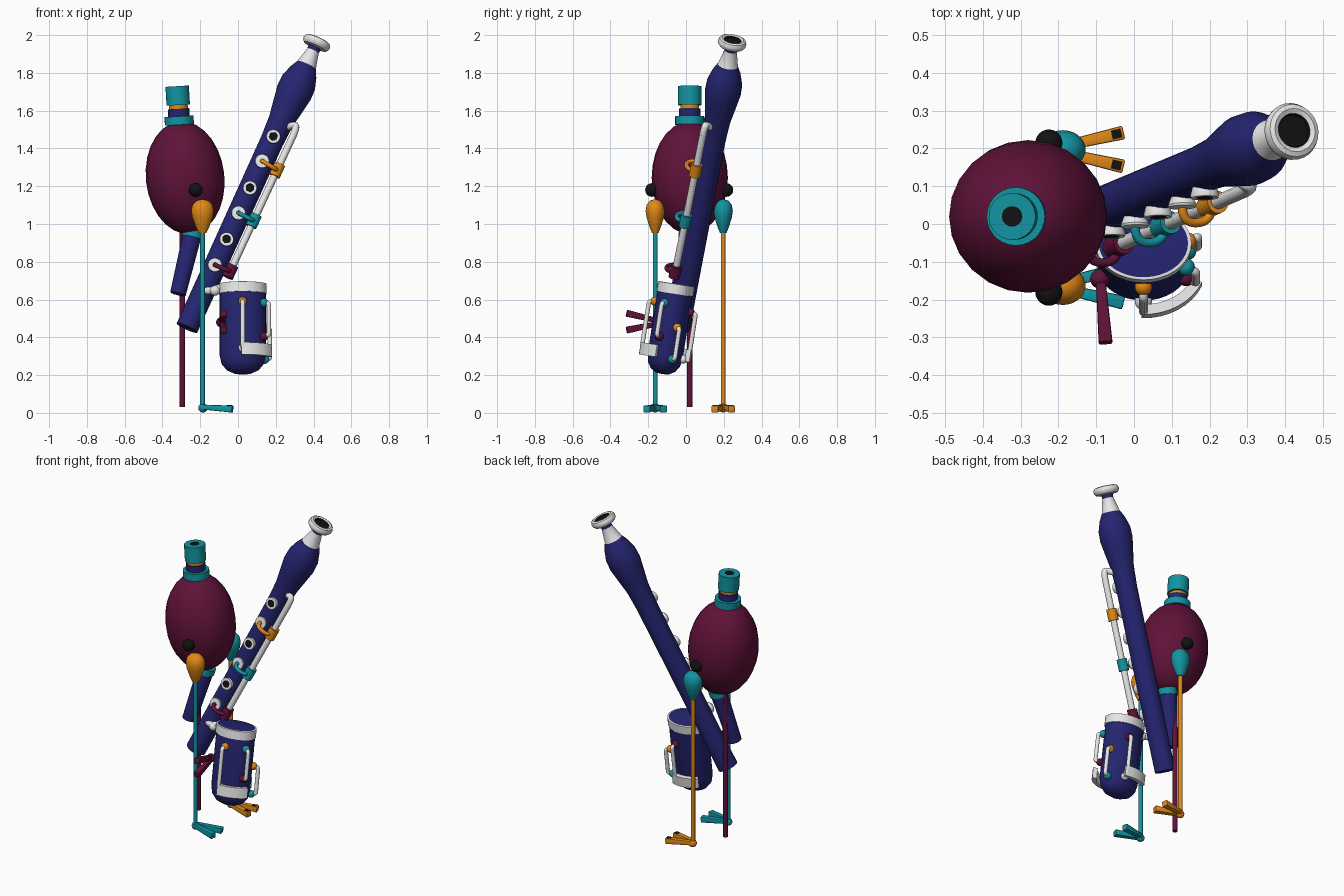
import bpy, bmesh, math
from mathutils import Vector

cube = bpy.data.objects.get("Cube")
if cube:
    bpy.data.objects.remove(cube, do_unlink=True)


def material(name, r, g, b):
    m = bpy.data.materials.new(name)
    m.use_nodes = True
    m.diffuse_color = (r, g, b, 1)
    bsdf = next(n for n in m.node_tree.nodes if n.type == 'BSDF_PRINCIPLED')
    bsdf.inputs["Base Color"].default_value = (r, g, b, 1)
    return m


MAROON = material("maroon", 0.115, 0.006, 0.04)
NAVY = material("navy", 0.018, 0.018, 0.165)
TEAL = material("teal", 0.006, 0.3, 0.36)
ORANGE = material("orange", 0.75, 0.25, 0.008)
WHITE = material("white", 0.8, 0.8, 0.8)
BLACK = material("black", 0.006, 0.006, 0.006)
UP = Vector((0, 0, 1))


def finish(name, bm, mats, smooth=True):
    bmesh.ops.remove_doubles(bm, verts=bm.verts, dist=1e-5)
    bmesh.ops.recalc_face_normals(bm, faces=bm.faces)
    me = bpy.data.meshes.new(name)
    bm.to_mesh(me)
    bm.free()
    for m in mats:
        me.materials.append(m)
    ob = bpy.data.objects.new(name, me)
    bpy.context.collection.objects.link(ob)
    if smooth:
        bpy.ops.object.select_all(action='DESELECT')
        ob.select_set(True)
        bpy.context.view_layer.objects.active = ob
        bpy.ops.object.shade_smooth_by_angle(angle=math.radians(40))
    return ob


def lathe(name, base, axis, bands, sy=1.0, seg=28):
    """Turned part; bands = [(material, [(radius, height), ...]), ...] along the axis."""
    bm = bmesh.new()
    rot = UP.rotation_difference(Vector(axis))
    mats = []
    for mat, prof in bands:
        if mat not in mats:
            mats.append(mat)
        rings = []
        for r, h in prof:
            ring = []
            for i in range(seg):
                a = math.tau * i / seg
                p = Vector((r * math.cos(a), r * sy * math.sin(a), h))
                ring.append(bm.verts.new(Vector(base) + rot @ p))
            rings.append(ring)
        for lo, hi in zip(rings, rings[1:]):
            for i in range(seg):
                j = (i + 1) % seg
                bm.faces.new((lo[i], lo[j], hi[j], hi[i])).material_index = mats.index(mat)
    return finish(name, bm, mats)


def ball(name, mat, loc, r, sy=1.0, sz=1.0, axis=UP):
    arc = [math.pi * k / 14 for k in range(15)]
    prof = [(r * math.sin(a), -r * sz * math.cos(a)) for a in arc]
    return lathe(name, loc, axis, [(mat, prof)], sy, 24)


def tube(name, mat, pts, r, kind='POLY'):
    cu = bpy.data.curves.new(name, 'CURVE')
    cu.dimensions = '3D'
    cu.bevel_depth = r
    cu.bevel_resolution = 3
    cu.use_fill_caps = True
    sp = cu.splines.new(kind)
    sp.points.add(len(pts) - 1)
    for p, q in zip(sp.points, pts):
        p.co = (*q, 1)
    if kind == 'NURBS':
        sp.use_endpoint_u = True
        sp.order_u = 3
    cu.materials.append(mat)
    ob = bpy.data.objects.new(name, cu)
    bpy.context.collection.objects.link(ob)
    return ob


# Egg-shaped bag, stacked cap and lower pipe
lean = Vector((-0.11, 0, 1)).normalized()
ball("bag", MAROON, (-0.28, 0.02, 1.245), 0.208, sy=0.97, sz=1.44, axis=lean)
lathe("cap", (-0.31, 0.02, 1.525), (-0.06, 0, 1), [
    (TEAL, [(0, 0), (0.077, 0), (0.077, 0.045), (0.05, 0.045)]),
    (NAVY, [(0.057, 0.04), (0.057, 0.085), (0.045, 0.085)]),
    (ORANGE, [(0.045, 0.08), (0.05, 0.085), (0.05, 0.105)]),
    (TEAL, [(0.04, 0.105), (0.062, 0.105), (0.062, 0.205), (0.027, 0.205)]),
    (BLACK, [(0.027, 0.205), (0.027, 0.202), (0, 0.202)])])
d = Vector((0.408, 0.169, 0.897)).normalized()
lathe("lower_pipe", (-0.318, -0.04, 0.63), (0.08, 0.06, 0.33), [
    (NAVY, [(0, 0), (0.042, 0), (0.05, 0.33)]),
    (TEAL, [(0.05, 0.31), (0.056, 0.31), (0.056, 0.35), (0, 0.35)])])

# Long slanted pipe with bulb and flared mouth
foot = Vector((-0.27, -0.04, 0.45))
lathe("long_pipe", foot, d, [
    (NAVY, [(0, 0), (0.06, 0), (0.062, 1.1), (0.068, 1.22), (0.083, 1.31), (0.096, 1.39),
            (0.094, 1.45), (0.075, 1.51), (0.054, 1.55)]),
    (WHITE, [(0.054, 1.55), (0.033, 1.635)]),
    (NAVY, [(0.033, 1.635), (0.035, 1.67)]),
    (WHITE, [(0.035, 1.655), (0.064, 1.66), (0.074, 1.672), (0.076, 1.685), (0.07, 1.7),
             (0.058, 1.705), (0.046, 1.7)]),
    (BLACK, [(0.046, 1.7), (0.042, 1.692), (0, 1.692)])])


def on_pipe(z):
    return foot + d * ((z - 0.45) / d.z)


# Tone holes: open ones have a dark centre, covered ones a key arm
n = Vector((-0.05, -1, 0))
n = (n - d * n.dot(d)).normalized()
for k in range(3):
    lathe("open_hole_%d" % k, on_pipe(1.45 - 0.272 * k) + n * 0.045, n, [
        (WHITE, [(0.03, 0), (0.038, 0.028), (0.036, 0.036), (0.022, 0.036)]),
        (BLACK, [(0.022, 0.036), (0.021, 0.033), (0, 0.033)])])
    lathe("covered_hole_%d" % k, on_pipe(1.32 - 0.275 * k) + n * 0.045, n, [
        (WHITE, [(0.026, 0), (0.038, 0.03), (0.036, 0.036), (0, 0.04)])])

# Key rod with its coloured sleeves and arms
top, low = Vector((0.295, 0.09, 1.475)), Vector((-0.05, -0.06, 0.73))
rod = (top - low).normalized()
tube("key_rod", WHITE, [low, top], 0.019)
tube("key_rod_hook", WHITE, [top - rod * 0.02, top + rod * 0.05, top + Vector((-0.01, 0.02, 0.05)),
                             on_pipe(1.5) + Vector((0.03, 0, 0))], 0.019, 'NURBS')
for k, (mat, label) in enumerate([(ORANGE, "orange"), (TEAL, "teal"), (MAROON, "maroon")]):
    c = low.lerp(top, (1.285 - 0.268 * k - 0.73) / 0.745)
    lathe(label + "_sleeve", c - rod * 0.035, rod,
          [(mat, [(0.015, 0), (0.03, 0), (0.03, 0.07), (0.015, 0.07)])])
    s = on_pipe(1.32 - 0.275 * k) + n * 0.08
    bulge = Vector((0, -0.045, 0))
    tube(label + "_key_arm", mat, [s, s + bulge, c + bulge, c], 0.012, 'NURBS')

# Small tilted barrel
axis = Vector((0, 0.155, 1)).normalized()
SY = 0.77
b0 = Vector((0.025, -0.125, 0.205))
lathe("barrel", b0, axis, [
    (NAVY, [(0, 0), (0.045, 0.004), (0.085, 0.022), (0.112, 0.055), (0.122, 0.1), (0.122, 0.43)]),
    (WHITE, [(0.122, 0.43), (0.127, 0.43), (0.127, 0.482), (0.118, 0.484)]),
    (NAVY, [(0.118, 0.484), (0, 0.484)])], SY, 36)
tilt = UP.rotation_difference(axis)


def around(deg, z, off):
    a = math.radians(deg)
    p = Vector(((0.122 + off) * math.cos(a), (0.122 * SY + off) * math.sin(a), z - b0.z))
    return b0 + tilt @ p


# Barrel handles with coloured knobs
for name, a, z0, z1, m0, m1 in [("front", -90, 0.58, 0.33, ORANGE, WHITE),
                                ("left_front", -28, 0.58, 0.4, TEAL, MAROON),
                                ("left_back", 24, 0.46, 0.29, ORANGE, TEAL),
                                ("back", 76, 0.55, 0.3, MAROON, WHITE)]:
    tube(name + "_handle", WHITE, [around(a, z0, 0), around(a, z0, 0.035), around(a, z0 - 0.03, 0.035),
                                   around(a, z1 + 0.03, 0.035), around(a, z1, 0.035),
                                   around(a, z1, 0)], 0.012, 'NURBS')
    for end, z, m in (("upper", z0, m0), ("lower", z1, m1)):
        ball("%s_%s_knob" % (name, end), m, around(a, z, 0.006), 0.023)

# Curved pads at the foot of the front and back handles
for name, a0, a1 in (("front_pad", -92, -22), ("back_pad", 70, 132)):
    bm = bmesh.new()
    loops = []
    for i in range(9):
        a = a0 + (a1 - a0) * i / 8
        loops.append([bm.verts.new(around(a, z, off))
                      for z, off in ((0.29, 0.018), (0.29, 0.045), (0.355, 0.045), (0.355, 0.018))])
    for p, q in zip(loops, loops[1:]):
        for i in range(4):
            bm.faces.new((p[i], p[i - 1], q[i - 1], q[i]))
    bm.faces.new(loops[0])
    bm.faces.new(loops[-1])
    finish(name, bm, [WHITE])

# White elbow joining barrel and long pipe
tube("elbow", WHITE, [on_pipe(0.64) + n * 0.04, (-0.125, -0.075, 0.645), (-0.12, -0.07, 0.66),
                      (-0.06, -0.06, 0.665)], 0.02, 'NURBS')
ball("elbow_knob", WHITE, (-0.122, -0.075, 0.647), 0.027)


def toe(name, mat, start, end, w=0.016):
    # Tapered squared toe with softened edges
    s, e = Vector(start), Vector(end)
    f = (e - s).normalized()
    ref = UP if abs(f.z) < 0.9 else Vector((1, 0, 0))
    side = f.cross(ref).normalized()
    up = side.cross(f)
    bm = bmesh.new()
    ends = [[bm.verts.new(c + side * x * k + up * y * k)
             for x, y in ((-1, -1), (1, -1), (1, 1), (-1, 1))] for c, k in ((s, w * 0.8), (e, w * 1.15))]
    bm.faces.new(ends[0])
    bm.faces.new(ends[1])
    for i in range(4):
        bm.faces.new((ends[0][i], ends[0][i - 1], ends[1][i - 1], ends[1][i]))
    bmesh.ops.bevel(bm, geom=bm.edges[:], offset=0.005, segments=2, affect='EDGES', profile=0.5)
    finish(name, bm, [mat])


# Two long legs with hips, eyes and two-toed feet
for side, y, leg, hip in (("front", -0.163, TEAL, ORANGE), ("back", 0.197, ORANGE, TEAL)):
    out = 1 if y > 0 else -1
    tube(side + "_leg", leg, [(-0.188, y, 0.02), (-0.188, y, 0.98)], 0.013)
    lathe(side + "_hip", (-0.188, y, 0.95), UP, [(hip, [
        (0, 0), (0.02, 0.002), (0.036, 0.035), (0.054, 0.085), (0.06, 0.12),
        (0.053, 0.152), (0.032, 0.174), (0, 0.182)])], 0.85)
    ball(side + "_eye", BLACK, (-0.225, y + out * 0.017, 1.18), 0.036)
    ball(side + "_ankle", leg, (-0.186, y, 0.026), 0.024)
    for s in (-1, 1):
        toe("%s_toe_%d" % (side, s), leg, (-0.19, y + s * 0.008, 0.031), (-0.028, y + s * 0.045, 0.02))
        if leg is ORANGE:
            bpy.ops.mesh.primitive_cube_add(size=1, location=(-0.046, y + s * 0.041, 0.038))
            claw = bpy.context.object
            claw.name = "toe_mark_%d" % s
            claw.scale = (0.026, 0.024, 0.006)
            claw.rotation_euler.z = s * 0.22
            claw.data.materials.append(BLACK)

# Third leg, and its matching foot gripping the barrel
tube("third_leg", MAROON, [(-0.295, 0.02, 0.03), (-0.295, 0.02, 1.0)], 0.015)
ball("grip_knob", MAROON, (-0.09, -0.145, 0.48), 0.026)
for s in (-1, 1):
    toe("grip_toe_%d" % s, MAROON, (-0.088, -0.15, 0.48 + s * 0.008), (-0.075, -0.315, 0.483 + s * 0.045))
